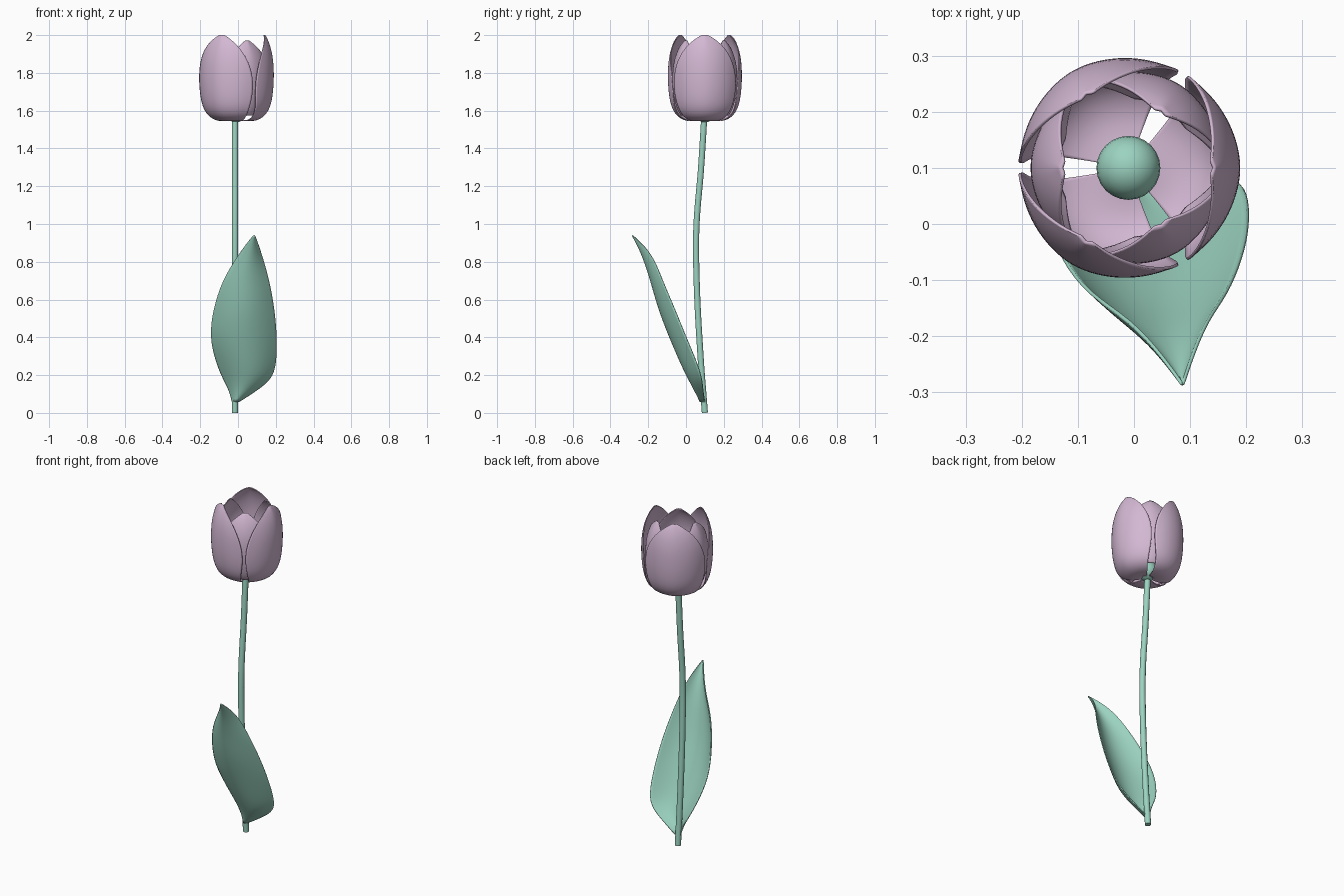
import bpy
from math import sin, cos, radians

if "Cube" in bpy.data.objects:
    bpy.data.objects.remove(bpy.data.objects["Cube"])


def material(name, rgb):
    m = bpy.data.materials.new(name)
    m.diffuse_color = (*rgb, 1)
    m.use_nodes = True
    m.node_tree.nodes["Principled BSDF"].inputs["Base Color"].default_value = m.diffuse_color
    return m


PINK = material("petal_pink", (0.65, 0.48, 0.65))
GREEN = material("leaf_green", (0.33, 0.65, 0.53))
CX, CY = -0.01, 0.10      # flower axis


def sheet(name, rows, mat, thickness):
    """Smooth thin surface lofted through rows of points."""
    n = len(rows[0])
    verts = [p for row in rows for p in row]
    faces = [(i * n + j, i * n + j + 1, (i + 1) * n + j + 1, (i + 1) * n + j)
             for i in range(len(rows) - 1) for j in range(n - 1)]
    me = bpy.data.meshes.new(name)
    me.from_pydata(verts, [], faces)
    me.materials.append(mat)
    me.polygons.foreach_set("use_smooth", [True] * len(faces))
    ob = bpy.data.objects.new(name, me)
    bpy.context.collection.objects.link(ob)
    sub = ob.modifiers.new("smooth", 'SUBSURF')
    sub.levels = sub.render_levels = 2
    sub.boundary_smooth = 'PRESERVE_CORNERS'
    sol = ob.modifiers.new("thickness", 'SOLIDIFY')
    sol.thickness = thickness
    sol.offset = 0
    return ob


def petal(name, profile, angle):
    """profile: (radius, height, half angle in degrees) from base to tip."""
    rows = []
    for r, z, half in profile:
        row = []
        for k in range(-4, 5):
            s = k / 4
            a = radians(angle + s * half)
            rr = r * (1.03 - 0.06 * abs(s) + 0.03 * s * s)   # faint central ridge
            row.append((CX + rr * cos(a), CY + rr * sin(a), z))
        rows.append(row)
    return sheet(name, rows, PINK, 0.005)


# Petals: three outer, three inner
OUTER = [(.03, 1.55, 50), (.09, 1.543, 50), (.145, 1.567, 51), (.178, 1.62, 54),
         (.191, 1.70, 58), (.195, 1.78, 57), (.192, 1.86, 50), (.179, 1.93, 37),
         (.16, 1.98, 19), (.148, 2.0, 5)]
INNER = [(.125, 1.575, 25), (.143, 1.60, 40), (.16, 1.66, 52), (.17, 1.74, 56),
         (.169, 1.82, 52), (.158, 1.88, 42), (.138, 1.935, 26), (.115, 1.97, 6)]
for i in range(3):
    petal(f"outer_petal_{i + 1}", OUTER, 120 * i)
    petal(f"inner_petal_{i + 1}", INNER, 60 + 120 * i)

# Leaf: (z, left x, right x, middle y, edge y)
LEAF = [(.06, -.03, .005, .075, .10), (.12, -.045, .10, .045, .09),
        (.18, -.078, .178, .012, .085), (.26, -.113, .202, -.028, .06),
        (.40, -.15, .205, -.088, 0), (.55, -.13, .192, -.147, -.06),
        (.70, -.082, .165, -.187, -.125), (.82, -.007, .13, -.226, -.17),
        (.90, .05, .104, -.262, -.235), (.94, .084, .088, -.285, -.283)]
rows = []
for z, xl, xr, ym, ye in LEAF:
    rows.append([(xl + (xr - xl) * k / 8, ym + (ye - ym) * (k / 4 - 1) ** 2, z)
                 for k in range(9)])
sheet("leaf", rows, GREEN, 0.006)

# Stem: gently bent tube
cu = bpy.data.curves.new("stem", 'CURVE')
cu.dimensions = '3D'
cu.bevel_depth = 0.017
cu.bevel_resolution = 3
cu.use_fill_caps = True
path = [(.10, 0), (.077, .3), (.055, .75), (.055, .98), (.08, 1.3), (.097, 1.57)]
sp = cu.splines.new('BEZIER')
sp.bezier_points.add(len(path) - 1)
for bp, (y, z) in zip(sp.bezier_points, path):
    bp.co = (-0.016, y, z)
    bp.handle_left_type = bp.handle_right_type = 'AUTO'
cu.materials.append(GREEN)
bpy.context.collection.objects.link(bpy.data.objects.new("stem", cu))

# Rounded flower centre on top of the stem
bpy.ops.mesh.primitive_uv_sphere_add(segments=24, ring_count=12, radius=0.057,
                                     location=(CX, CY, 1.595))
centre = bpy.context.object
centre.name = "flower_centre"
centre.data.materials.append(GREEN)
bpy.ops.object.shade_smooth()
